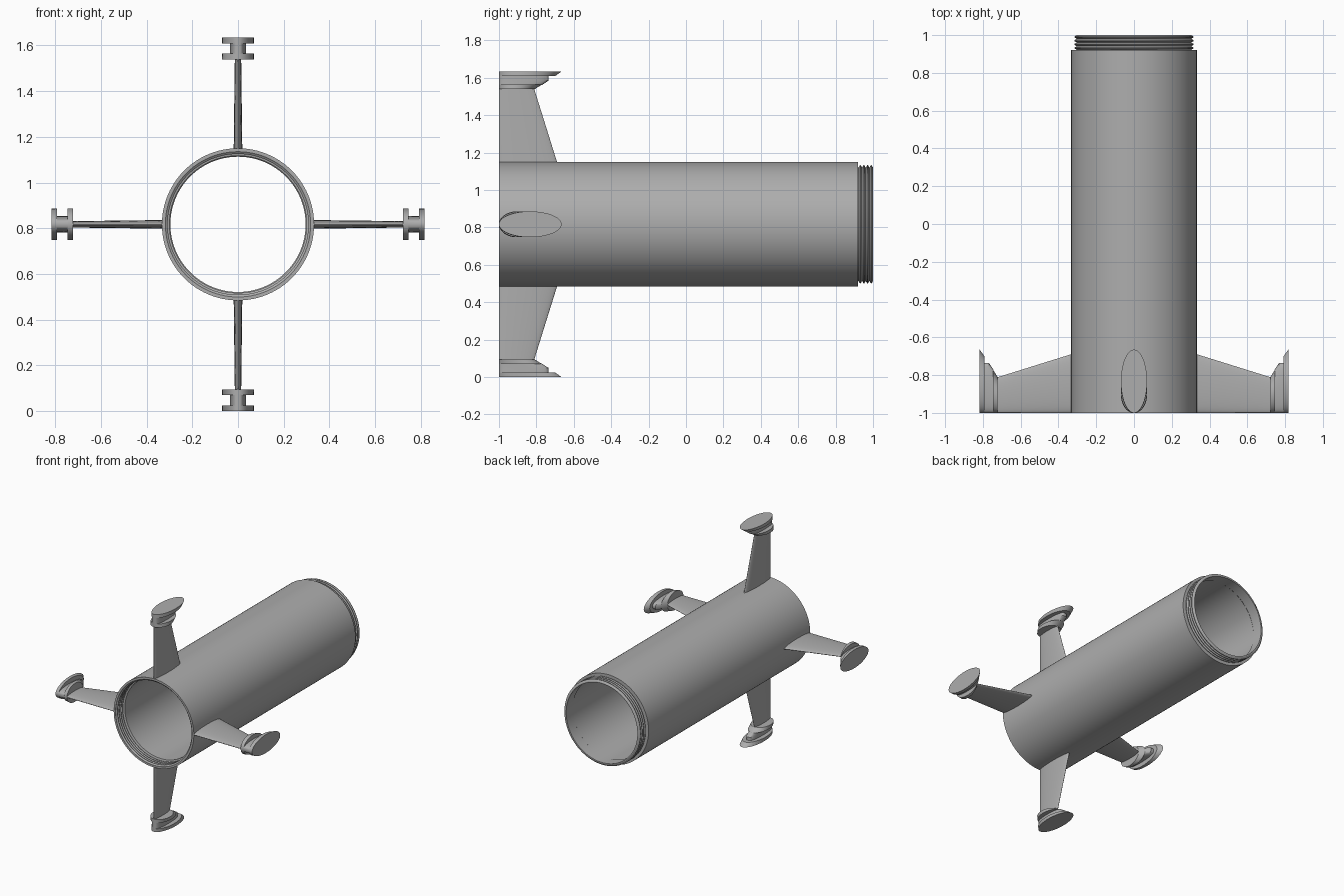
import bpy, bmesh, math
from mathutils import Matrix, Vector

cube = bpy.data.objects.get("Cube")
if cube:
    bpy.data.objects.remove(cube, do_unlink=True)

AXIS_Z = 0.817   # height of the tube axis
FRONT = -1.0     # y of the fin end of the tube

grey = bpy.data.materials.new("plain grey")
grey.use_nodes = True
colour = (0.42, 0.42, 0.42, 1)
grey.diffuse_color = colour
grey.node_tree.nodes["Principled BSDF"].inputs["Base Color"].default_value = colour


def finish(bm, name, matrix=None):
    """Turn a bmesh into a smooth-shaded grey object."""
    bmesh.ops.recalc_face_normals(bm, faces=bm.faces)
    mesh = bpy.data.meshes.new(name)
    bm.to_mesh(mesh)
    bm.free()
    mesh.materials.append(grey)
    obj = bpy.data.objects.new(name, mesh)
    bpy.context.collection.objects.link(obj)
    if matrix:
        obj.matrix_world = matrix
    bpy.ops.object.select_all(action='DESELECT')
    obj.select_set(True)
    bpy.context.view_layer.objects.active = obj
    bpy.ops.object.shade_smooth_by_angle(angle=math.radians(30))
    return obj


def revolve(name, profile, steps=96):
    """Spin a closed (radius, y) profile around the tube axis."""
    bm = bmesh.new()
    verts = [bm.verts.new((r, y, 0)) for r, y in profile]
    edges = [bm.edges.new((verts[i - 1], verts[i])) for i in range(len(verts))]
    bmesh.ops.spin(bm, geom=verts + edges, cent=(0, 0, 0), axis=(0, 1, 0),
                   angle=math.tau, steps=steps, use_merge=True)
    bmesh.ops.remove_doubles(bm, verts=bm.verts, dist=1e-5)
    return finish(bm, name, Matrix.Translation((0, 0, AXIS_Z)))


def loft(name, sections, matrix, power=1.0, count=48):
    """Stack rounded sections (z, back y, half width), all starting at the front."""
    bm = bmesh.new()
    rings = []
    for z, back, half in sections:
        mid, reach = (back + FRONT) / 2, (back - FRONT) / 2
        ring = []
        for i in range(count):
            a = math.tau * i / count
            s = math.sin(a)
            ring.append(bm.verts.new((half * math.copysign(abs(s) ** power, s),
                                      mid + reach * math.cos(a), z)))
        rings.append(ring)
    for low, high in zip(rings, rings[1:]):
        for i in range(count):
            bm.faces.new((low[i - 1], low[i], high[i], high[i - 1]))
    bm.faces.new(rings[0])
    bm.faces.new(rings[-1])
    return finish(bm, name, matrix)


# Tube with a threaded socket at the front and a threaded neck at the back
def thread(start, step, count, root, crest):
    points = []
    for i in range(count):
        y = start + i * step
        points += [(root, y), (crest, y + step * 0.4), (crest, y + step * 0.6)]
    return points + [(root, start + count * step)]


outer = [(0.318, FRONT), (0.333, FRONT), (0.333, 0.92)]
neck = thread(0.922, 0.0195, 4, 0.303, 0.316)
bore = [(0.296, 1.0), (0.296, 0.92), (0.300, 0.915), (0.300, -0.915)]
socket = list(reversed(thread(-0.998, 0.0195, 4, 0.318, 0.308)))
revolve("threaded_tube", outer + [(0.303, 0.92)] + neck + bore + socket)

# Four fins, each ending in a rail shoe
for turn, side in enumerate(("top", "left", "bottom", "right")):
    place = (Matrix.Translation((0, 0, AXIS_Z))
             @ Matrix.Rotation(turn * math.pi / 2, 4, 'Y'))
    loft(side + "_fin", [(0.318, -0.685, 0.019), (0.725, -0.812, 0.014)], place)
    loft(side + "_shoe_flange",
         [(0.722, -0.81, 0.069), (0.747, -0.77, 0.069)], place)
    loft(side + "_shoe_neck",
         [(0.745, -0.77, 0.036), (0.768, -0.735, 0.036),
          (0.795, -0.735, 0.036)], place, power=0.6)
    loft(side + "_shoe_plate",
         [(0.792, -0.70, 0.069), (0.817, -0.665, 0.069)], place)
